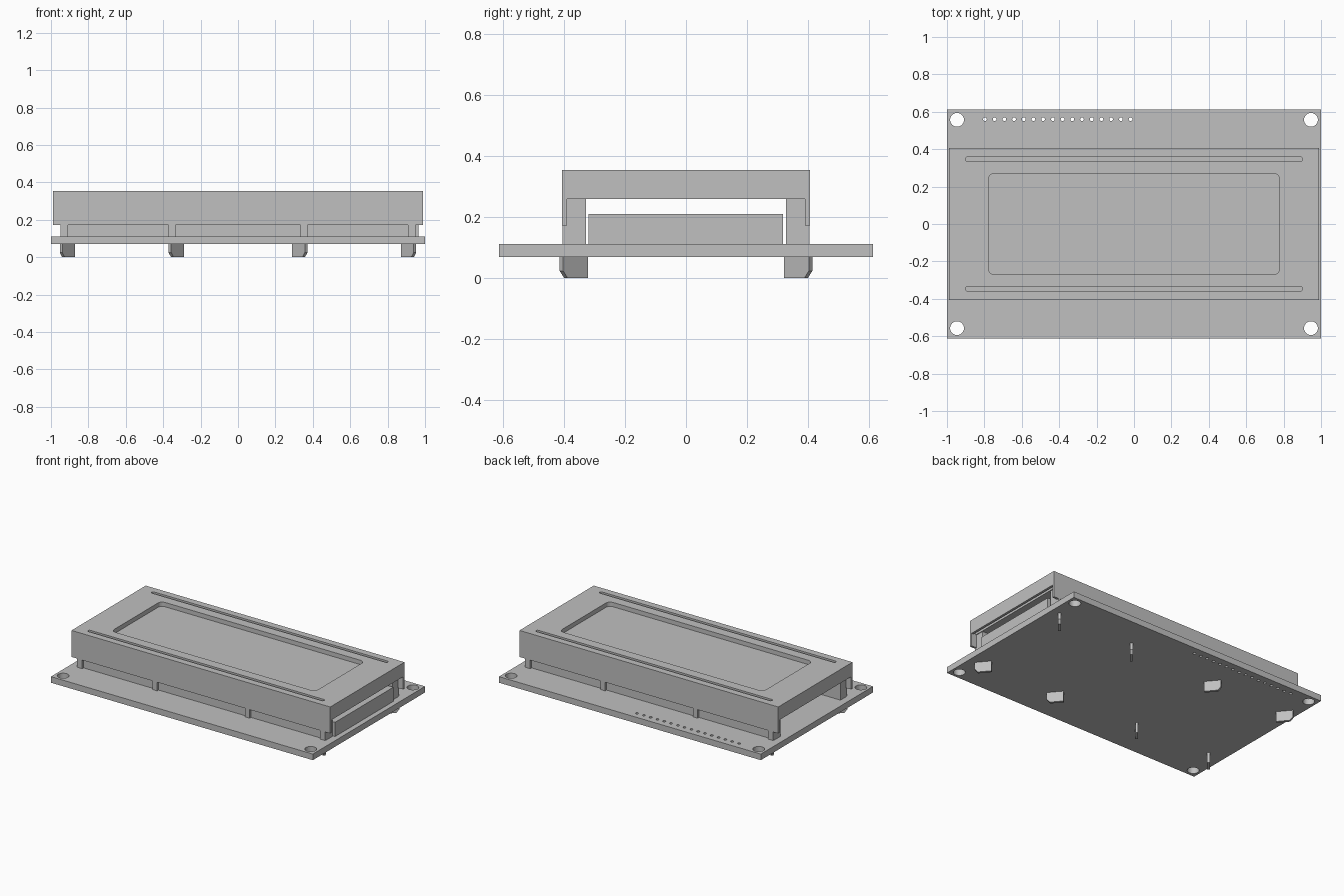
import bpy, bmesh, math
from mathutils import Matrix, Vector

cube = bpy.data.objects.get("Cube")
if cube:
    bpy.data.objects.remove(cube, do_unlink=True)

grey = bpy.data.materials.new("plain_grey")
grey.use_nodes = True
grey.diffuse_color = (0.53, 0.53, 0.53, 1)
grey.node_tree.nodes["Principled BSDF"].inputs["Base Color"].default_value = (0.53, 0.53, 0.53, 1)


def prism(bm, outline, z0, z1):
    """Extrude a flat outline from z0 up to z1."""
    face = bm.faces.new([bm.verts.new((x, y, z0)) for x, y in outline])
    top = bmesh.ops.extrude_face_region(bm, geom=[face])["geom"]
    moved = [v for v in top if isinstance(v, bmesh.types.BMVert)]
    bmesh.ops.translate(bm, verts=moved, vec=(0, 0, z1 - z0))
    bmesh.ops.recalc_face_normals(bm, faces=bm.faces)


def rect(x0, x1, y0, y1):
    return [(x0, y0), (x1, y0), (x1, y1), (x0, y1)]


def rounded(cx, cy, hx, hy, r, steps=6):
    pts = []
    for quarter, (sx, sy) in enumerate([(1, 1), (-1, 1), (-1, -1), (1, -1)]):
        for i in range(steps + 1):
            a = math.pi / 2 * (quarter + i / steps)
            pts.append((cx + sx * (hx - r) + r * math.cos(a), cy + sy * (hy - r) + r * math.sin(a)))
    # drop coincident points on full semicircles
    return [p for i, p in enumerate(pts) if math.dist(p, pts[i - 1]) > 1e-5]


def circle(cx, cy, r, n):
    return [(cx + r * math.cos(math.tau * i / n), cy + r * math.sin(math.tau * i / n)) for i in range(n)]


def make(name, prisms):
    bm = bmesh.new()
    for outline, z0, z1 in prisms:
        prism(bm, outline, z0, z1)
    mesh = bpy.data.meshes.new(name)
    bm.to_mesh(mesh)
    bm.free()
    mesh.materials.append(grey)
    obj = bpy.data.objects.new(name, mesh)
    bpy.context.collection.objects.link(obj)
    return obj


def cut(obj, prisms):
    cutter = make("cutter", prisms)
    cutter.hide_render = True
    mod = obj.modifiers.new("cut", "BOOLEAN")
    mod.operation, mod.solver, mod.object = "DIFFERENCE", "EXACT", cutter
    bpy.ops.object.select_all(action="DESELECT")
    bpy.context.view_layer.objects.active = obj
    obj.select_set(True)
    bpy.ops.object.modifier_apply(modifier=mod.name)
    bpy.data.objects.remove(cutter, do_unlink=True)


SIGNS = [(sx, sy) for sx in (-1, 1) for sy in (-1, 1)]

# Circuit board with corner mounting holes and a row of pin holes
board = make("circuit_board", [(rect(-1, 1, -0.612, 0.612), 0.07, 0.112)])
holes = [(circle(sx * 0.946, sy * 0.557, 0.037, 32), 0, 0.2) for sx, sy in SIGNS]
holes += [(circle(-0.797 + i * 0.0519, 0.56, 0.01, 12), 0, 0.2) for i in range(16)]
cut(board, holes)

# Metal bezel: open shell with end openings, screen window and two grooves
bezel = make("bezel", [(rect(-0.988, 0.988, -0.405, 0.405), 0.172, 0.355)])
cut(bezel, [(rect(-0.972, 0.972, -0.39, 0.39), 0.1, 0.325)])
cut(bezel, [(rect(-1.1, 1.1, -0.39, 0.39), 0.1, 0.26)])
cut(bezel, [(rounded(0, 0, 0.778, 0.27, 0.032), 0.3, 0.4)])
cut(bezel, [(rounded(0, s * 0.347, 0.902, 0.011, 0.0109), 0.34, 0.4) for s in (-1, 1)])

# Glass panel, its two support strips and the backlight block
make("glass_panel", [(rect(-0.955, 0.955, -0.389, 0.389), 0.26, 0.324)])
for s, side in ((-1, "front"), (1, "back")):
    y0, y1 = sorted((s * 0.328, s * 0.389))
    make(side + "_support_strip", [(rect(-0.95, 0.95, y0, y1), 0.112, 0.26)])
make("backlight_block", [(rect(-0.77, 0.965, -0.319, 0.317), 0.112, 0.21)])


# Bezel tabs: straight above the board, twisted and chamfered below it
def twisted_tab(name, sx, sy, x):
    half, thick = 0.053, 0.018
    profile = [(-half, 0), (half - 0.02, 0), (half, 0.024), (half, 0.075), (-half, 0.075)]
    obj = make(name, [(profile, -thick / 2, thick / 2)])
    along = Vector((sx * 0.64, sy * 0.77, 0)).normalized()
    up = Vector((0, 0, 1))
    turn = Matrix((along, up, along.cross(up))).transposed().to_4x4()
    obj.data.transform(Matrix.Translation((sx * x, sy * 0.367, 0)) @ turn)


for sx, sy in SIGNS:
    for inner, outer, centre, label in ((0.335, 0.372, 0.33, "inner"), (0.908, 0.948, 0.912, "outer")):
        name = "_".join((label, "left" if sx > 0 else "right", "back" if sy > 0 else "front", "tab"))
        x0, x1 = sorted((sx * inner, sx * outer))
        y0, y1 = sorted((sy * 0.388, sy * 0.404))
        make(name, [(rect(x0, x1, y0, y1), 0.112, 0.175)])
        twisted_tab(name + "_twist", sx, sy, centre)
